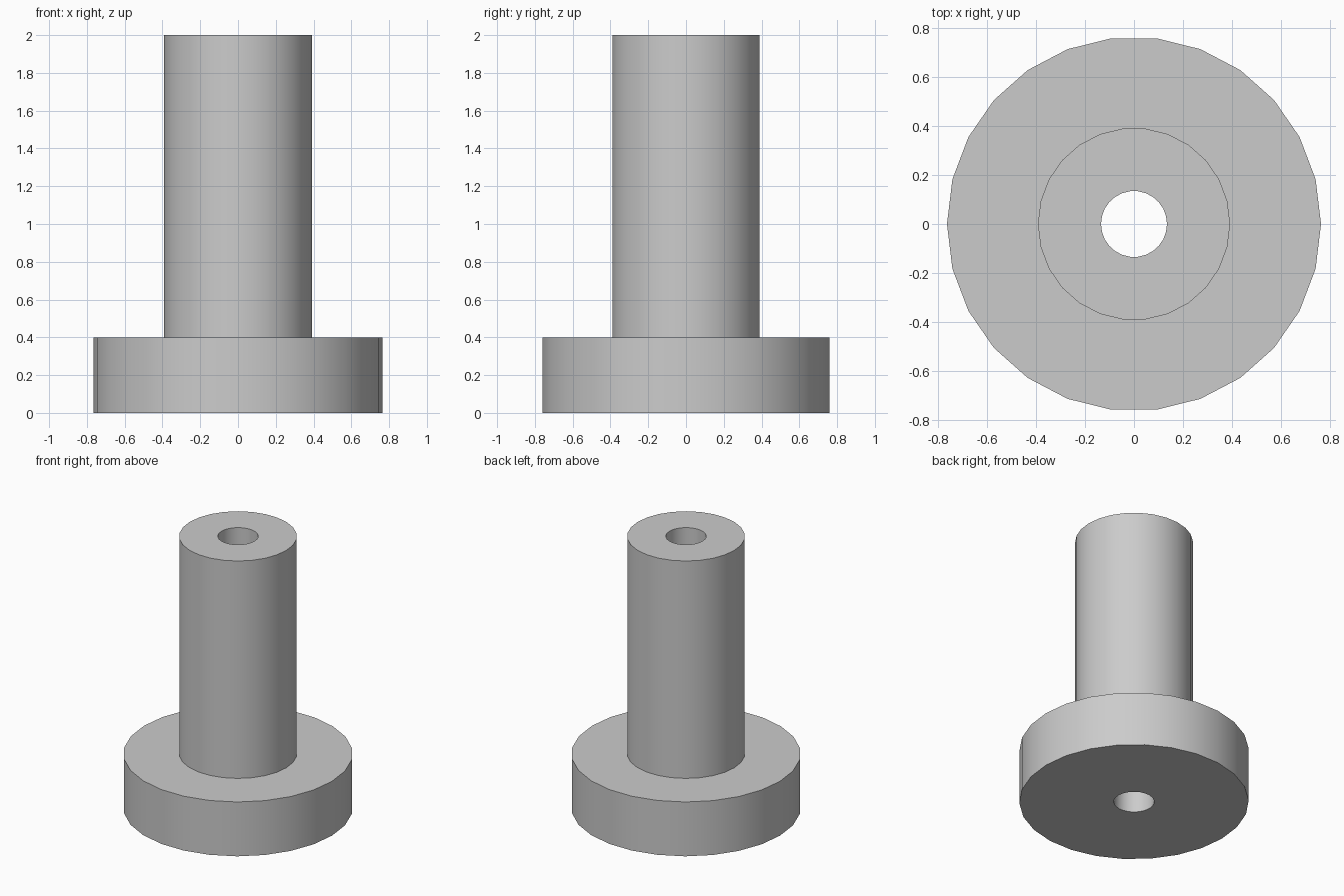
import bpy, bmesh, math

if "Cube" in bpy.data.objects:
    bpy.data.objects.remove(bpy.data.objects["Cube"])

SIDES = 26
FLANGE_R, SHAFT_R, BORE_R = 0.765, 0.393, 0.135
FLANGE_TOP, SHAFT_TOP = 0.4, 2.0

# Plain grey metal
grey = bpy.data.materials.new("grey metal")
grey.use_nodes = True
colour = (0.6, 0.6, 0.6, 1)
grey.diffuse_color = colour
grey.node_tree.nodes["Principled BSDF"].inputs["Base Color"].default_value = colour


def lathe(name, profile):
    """Turn a closed (radius, height) profile around the z axis."""
    bm = bmesh.new()
    rings = []
    for r, z in profile:
        angles = [math.tau * i / SIDES for i in range(SIDES)]
        rings.append([bm.verts.new((r * math.cos(a), r * math.sin(a), z)) for a in angles])
    for lower, upper in zip(rings, rings[1:] + rings[:1]):
        for i in range(SIDES):
            j = (i + 1) % SIDES
            bm.faces.new((lower[i], lower[j], upper[j], upper[i]))
    bmesh.ops.recalc_face_normals(bm, faces=bm.faces)
    mesh = bpy.data.meshes.new(name)
    bm.to_mesh(mesh)
    bm.free()
    mesh.materials.append(grey)
    obj = bpy.data.objects.new(name, mesh)
    bpy.context.collection.objects.link(obj)
    return obj


# Flanged bushing: wide base, tall shaft and a bore right through
bushing = lathe("flanged_bushing", [
    (BORE_R, 0), (FLANGE_R, 0), (FLANGE_R, FLANGE_TOP),
    (SHAFT_R, FLANGE_TOP), (SHAFT_R, SHAFT_TOP), (BORE_R, SHAFT_TOP),
])

# Smooth round walls with crisp rims
bpy.ops.object.select_all(action="DESELECT")
bushing.select_set(True)
bpy.context.view_layer.objects.active = bushing
bpy.ops.object.shade_smooth_by_angle(angle=math.radians(30))
